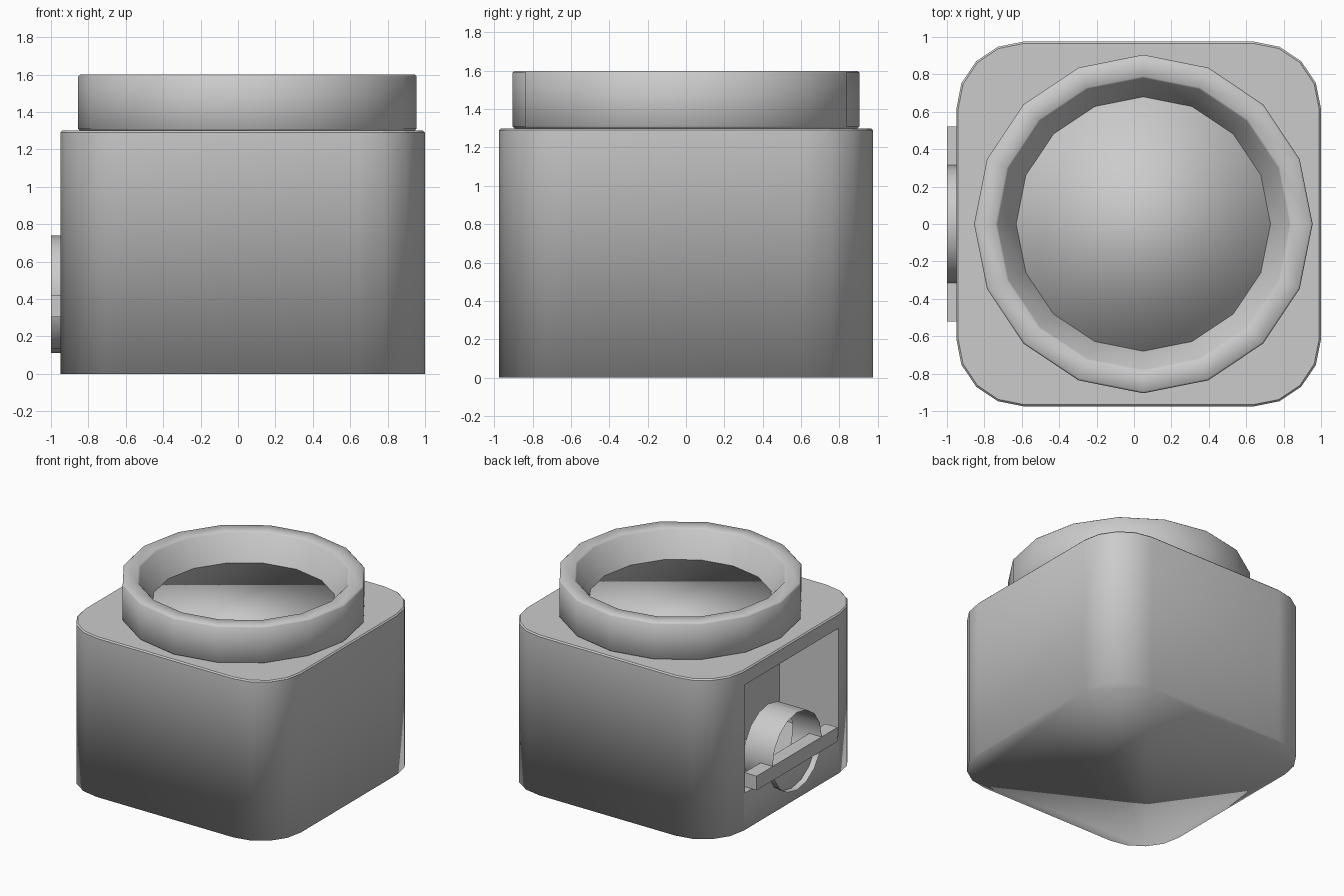
import bpy, bmesh, math
from mathutils import Vector

if "Cube" in bpy.data.objects:
    bpy.data.objects.remove(bpy.data.objects["Cube"])

grey = bpy.data.materials.new("plain_grey")
grey.diffuse_color = (0.6, 0.6, 0.6, 1)
grey.use_nodes = True
grey.node_tree.nodes["Principled BSDF"].inputs["Base Color"].default_value = grey.diffuse_color


def finish(bm, name, sharp_angle=None, recalc=True):
    """Smooth shade, mark sharp edges and link the object."""
    if recalc:
        bmesh.ops.recalc_face_normals(bm, faces=bm.faces)
    for f in bm.faces:
        f.smooth = True
    if sharp_angle is not None:
        for e in bm.edges:
            if e.is_manifold and e.calc_face_angle() > math.radians(sharp_angle):
                e.smooth = False
    me = bpy.data.meshes.new(name)
    bm.to_mesh(me)
    bm.free()
    me.materials.append(grey)
    ob = bpy.data.objects.new(name, me)
    bpy.context.collection.objects.link(ob)
    return ob


def loft(bm, loops, cap_start=False, cap_end=False):
    """Skin between closed loops of points."""
    rows = [[bm.verts.new(p) for p in lp] for lp in loops]
    n = len(rows[0])
    for a, b in zip(rows, rows[1:]):
        for i in range(n):
            j = (i + 1) % n
            bm.faces.new((a[i], a[j], b[j], b[i]))
    if cap_start:
        bm.faces.new(rows[0][::-1])
    if cap_end:
        bm.faces.new(rows[-1])
    return rows


def circle(r, z, n=16, cx=0.05):
    return [(cx + r * math.cos(2 * math.pi * i / n),
             r * math.sin(2 * math.pi * i / n), z) for i in range(n)]


def rounded_square(half, r, z, cx=0.025, seg=4):
    pts = []
    for k, (sx, sy) in enumerate(((1, 1), (-1, 1), (-1, -1), (1, -1))):
        for s in range(seg + 1):
            a = math.pi / 2 * (k + s / seg)
            pts.append((cx + sx * (half - r) + r * math.cos(a),
                        sy * (half - r) + r * math.sin(a), z))
    return pts


# body: rounded square block with a fine bevel at the top
bm = bmesh.new()
rows = loft(bm, [rounded_square(0.975, 0.36, 0),
                 rounded_square(0.975, 0.36, 1.29),
                 rounded_square(0.965, 0.35, 1.30)], True, True)
for e in bm.edges:
    if all(v.co.z > 1.2 for v in e.verts):
        e.smooth = False

# recess in the left side of the body
side = next(f for f in bm.faces
            if f.calc_center_median().x < -0.945 and f.calc_area() > 1)
corners = ((-1, 0), (1, 0), (1, 1), (-1, 1))
outer = [next(v for v in side.verts
              if (v.co.y > 0) == (cy > 0) and (v.co.z > 0.6) == bool(cz))
         for cy, cz in corners]
bm.faces.remove(side)
rim, back = [[bm.verts.new((x, cy * 0.6, 1.18 if cz else 0.30))
              for cy, cz in corners] for x in (-0.95, -0.42)]
inside = [bm.faces.new(back)]
for i in range(4):
    j = (i + 1) % 4
    bm.faces.new((outer[i], outer[j], rim[j], rim[i]))
    inside.append(bm.faces.new((rim[i], rim[j], back[j], back[i])))
for f in inside:
    for e in f.edges:
        e.smooth = False
finish(bm, "body")

# neck ring with sloping inner wall
bm = bmesh.new()
profile = ((0.68, 1.30), (0.895, 1.30), (0.905, 1.31), (0.905, 1.59),
           (0.895, 1.60), (0.79, 1.60), (0.78, 1.59), (0.68, 1.39))
loft(bm, [circle(r, z) for r, z in profile])
finish(bm, "neck_ring", 30, recalc=False)

# neck floor: soft shaded plug inside the ring
bm = bmesh.new()
loft(bm, [circle(0.68, 1.30), circle(0.68, 1.39)], True, True)
finish(bm, "neck_floor")

# spout: open tube pointing out of the recess
bm = bmesh.new()
loft(bm, [[(x, 0.315 * math.cos(2 * math.pi * i / 16),
            0.425 + 0.315 * math.sin(2 * math.pi * i / 16)) for i in range(16)]
          for x in (-1.0, -0.74)])
finish(bm, "spout_tube", 30)

# ledge: flat bar across the spout
bm = bmesh.new()
bmesh.ops.create_cube(bm, size=1)
for v in bm.verts:
    v.co = Vector((-0.945 + v.co.x * 0.11, v.co.y * 1.04, 0.3625 + v.co.z * 0.115))
finish(bm, "ledge_bar", 30)
